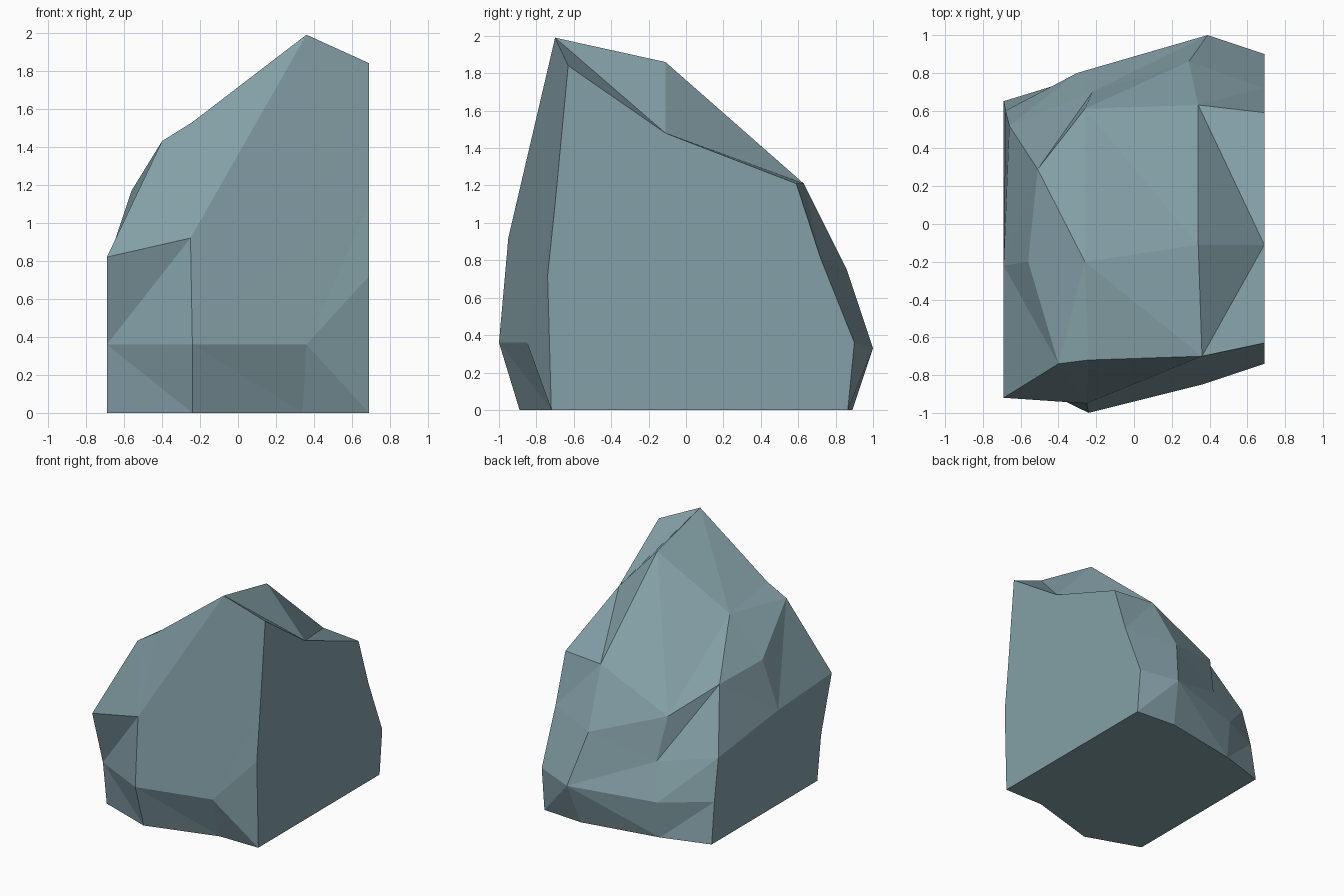
import bpy, bmesh

if "Cube" in bpy.data.objects:
    bpy.data.objects.remove(bpy.data.objects["Cube"])

# Faceted boulder: four profiles (left to right) skinned together.
# Each profile runs front-bottom, over the top, to back-bottom.
profiles = [
    [(-.69, -.73, 0), (-.69, -.78, .36), (-.69, -.92, .82), (-.40, -.74, 1.43), (-.56, -.20, 1.17),
     (-.51, .29, 1.14), (-.66, .52, .66), (-.68, .60, .33), (-.69, .65, 0)],
    [(-.24, -.89, 0), (-.24, -1.0, .36), (-.25, -.95, .92), (-.24, -.72, 1.53), (-.26, -.20, 1.47),
     (-.26, .61, .93), (-.22, .70, .58), (-.30, .80, .30), (-.30, .77, 0)],
    [(.34, -.72, 0), (.36, -.85, .36), (.36, -.80, .92), (.36, -.70, 1.99), (.34, -.11, 1.86),
     (.34, .63, 1.21), (.29, .86, .75), (.39, 1.0, .33), (.34, .89, 0)],
    [(.69, -.72, 0), (.69, -.74, .72), (.69, -.70, 1.10), (.69, -.63, 1.84), (.69, -.11, 1.48),
     (.69, .59, 1.21), (.69, .72, .81), (.69, .90, .36), (.69, .865, 0)],
]
# Direction of the crease across each quad, per strip
creases = ["BABABAAA", "BAABBAAB", "BAAABAAA"]

bm = bmesh.new()
cols = [[bm.verts.new(p) for p in prof] for prof in profiles]

# Skin between neighbouring profiles
for a, b, strip in zip(cols, cols[1:], creases):
    for r, kind in enumerate(strip):
        if kind == "A":
            tris = ((a[r], b[r], b[r + 1]), (a[r], b[r + 1], a[r + 1]))
        else:
            tris = ((a[r], b[r], a[r + 1]), (b[r], b[r + 1], a[r + 1]))
        for t in tris:
            bm.faces.new(t)

# Flat right side and underside
bm.faces.new(cols[3])
bm.faces.new([c[0] for c in cols] + [c[8] for c in reversed(cols)])

# Left side: flat wall with a chipped shoulder above it
L = cols[0]
chip = bm.verts.new((-.69, -.22, .78))
bm.faces.new([L[0], L[1], L[2], chip, L[6], L[7], L[8]])
for i, j in ((2, 3), (3, 4), (4, 5), (5, 6)):
    bm.faces.new((L[i], L[j], chip))

bmesh.ops.recalc_face_normals(bm, faces=bm.faces)
mesh = bpy.data.meshes.new("boulder")
bm.to_mesh(mesh)
bm.free()

# Single blue-grey stone colour
stone = bpy.data.materials.new("blue_grey_stone")
stone.diffuse_color = (.23, .35, .385, 1)
stone.use_nodes = True
stone.node_tree.nodes["Principled BSDF"].inputs["Base Color"].default_value = stone.diffuse_color
mesh.materials.append(stone)
boulder = bpy.data.objects.new("boulder", mesh)
bpy.context.collection.objects.link(boulder)
